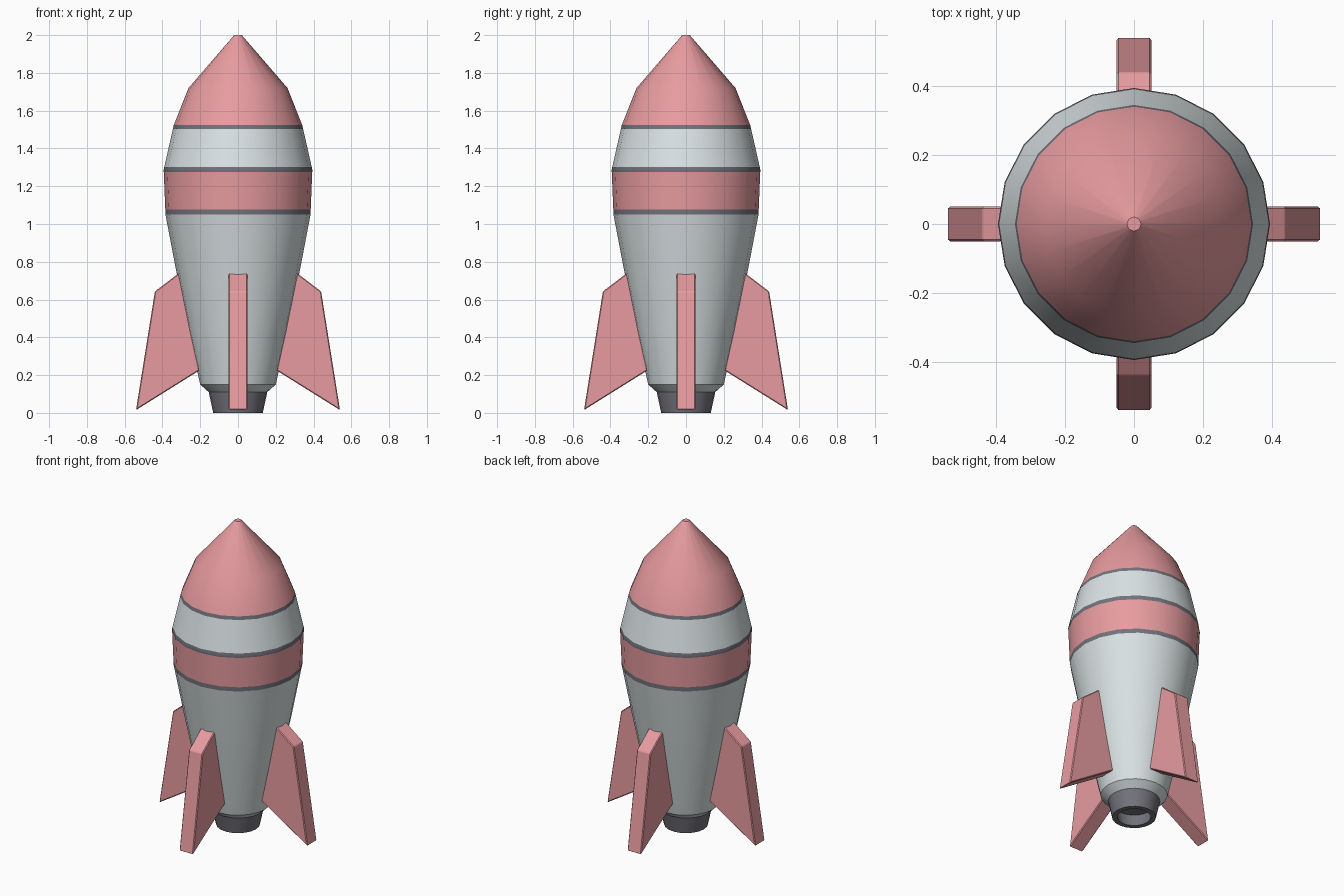
import bpy, bmesh
from math import sin, cos, pi
from mathutils import Matrix

if "Cube" in bpy.data.objects:
    bpy.data.objects.remove(bpy.data.objects["Cube"])

SIDES = 20


def material(name, rgb):
    m = bpy.data.materials.new(name)
    m.diffuse_color = (*rgb, 1)
    m.use_nodes = True
    m.node_tree.nodes["Principled BSDF"].inputs["Base Color"].default_value = m.diffuse_color
    return m


RED = material("red", (0.80, 0.33, 0.35))
DARK = material("dark", (0.17, 0.17, 0.20))
GREY = material("pale_grey", (0.70, 0.76, 0.77))


def finish(name, bm, mat, smooth=True):
    bmesh.ops.recalc_face_normals(bm, faces=bm.faces)
    me = bpy.data.meshes.new(name)
    bm.to_mesh(me)
    bm.free()
    me.materials.append(mat)
    ob = bpy.data.objects.new(name, me)
    bpy.context.collection.objects.link(ob)
    if smooth:
        bpy.ops.object.select_all(action='DESELECT')
        ob.select_set(True)
        bpy.context.view_layer.objects.active = ob
        bpy.ops.object.shade_smooth_by_angle(angle=pi / 6)
    return ob


def lathe(name, profile, mat, cap_end=False):
    """Revolve (radius, z) points around the z axis."""
    bm = bmesh.new()
    rings = [[bm.verts.new((r * cos(2 * pi * i / SIDES), r * sin(2 * pi * i / SIDES), z))
              for i in range(SIDES)] for r, z in profile]
    for a, b in zip(rings, rings[1:]):
        for i in range(SIDES):
            j = (i + 1) % SIDES
            bm.faces.new((a[i], a[j], b[j], b[i]))
    if cap_end:
        bm.faces.new(rings[-1])
    # open bands: recalc may flip them, so orient outward in finish via full side walls
    return finish(name, bm, mat)


# Hull, bottom to top, sections share their border rings
lathe("lower_hull", [(0.155, 0.11), (0.20, 0.15), (0.262, 0.43), (0.323, 0.73), (0.384, 1.05)], GREY)
lathe("lower_stripe", [(0.384, 1.05), (0.385, 1.078)], DARK)
lathe("red_band", [(0.385, 1.078), (0.393, 1.275)], RED)
lathe("middle_stripe", [(0.393, 1.275), (0.394, 1.285), (0.390, 1.303)], DARK)
lathe("upper_hull", [(0.390, 1.303), (0.345, 1.502)], GREY)
lathe("upper_stripe", [(0.345, 1.502), (0.340, 1.524)], DARK)
lathe("nose_cone", [(0.340, 1.524), (0.262, 1.72), (0.02, 2.0)], RED, cap_end=True)

# Hollow engine nozzle
lathe("nozzle", [(0.155, 0.11), (0.131, 0.0), (0.10, 0.0), (0.115, 0.08)], DARK, cap_end=True)

# Four tapered fins
FIN = [(0.30, 0.75), (0.44, 0.643), (0.54, 0.015), (0.18, 0.24)]
for k, name in enumerate(("right_fin", "back_fin", "left_fin", "front_fin")):
    bm = bmesh.new()
    face = bm.faces.new([bm.verts.new((x, -0.05, z)) for x, z in FIN])
    ext = bmesh.ops.extrude_face_region(bm, geom=[face])
    bmesh.ops.translate(bm, vec=(0, 0.10, 0),
                        verts=[v for v in ext["geom"] if isinstance(v, bmesh.types.BMVert)])
    bmesh.ops.recalc_face_normals(bm, faces=bm.faces)
    bmesh.ops.bevel(bm, geom=bm.edges[:], offset=0.005, segments=1, affect='EDGES')
    bmesh.ops.rotate(bm, cent=(0, 0, 0), matrix=Matrix.Rotation(k * pi / 2, 3, 'Z'), verts=bm.verts)
    finish(name, bm, RED, smooth=False)
